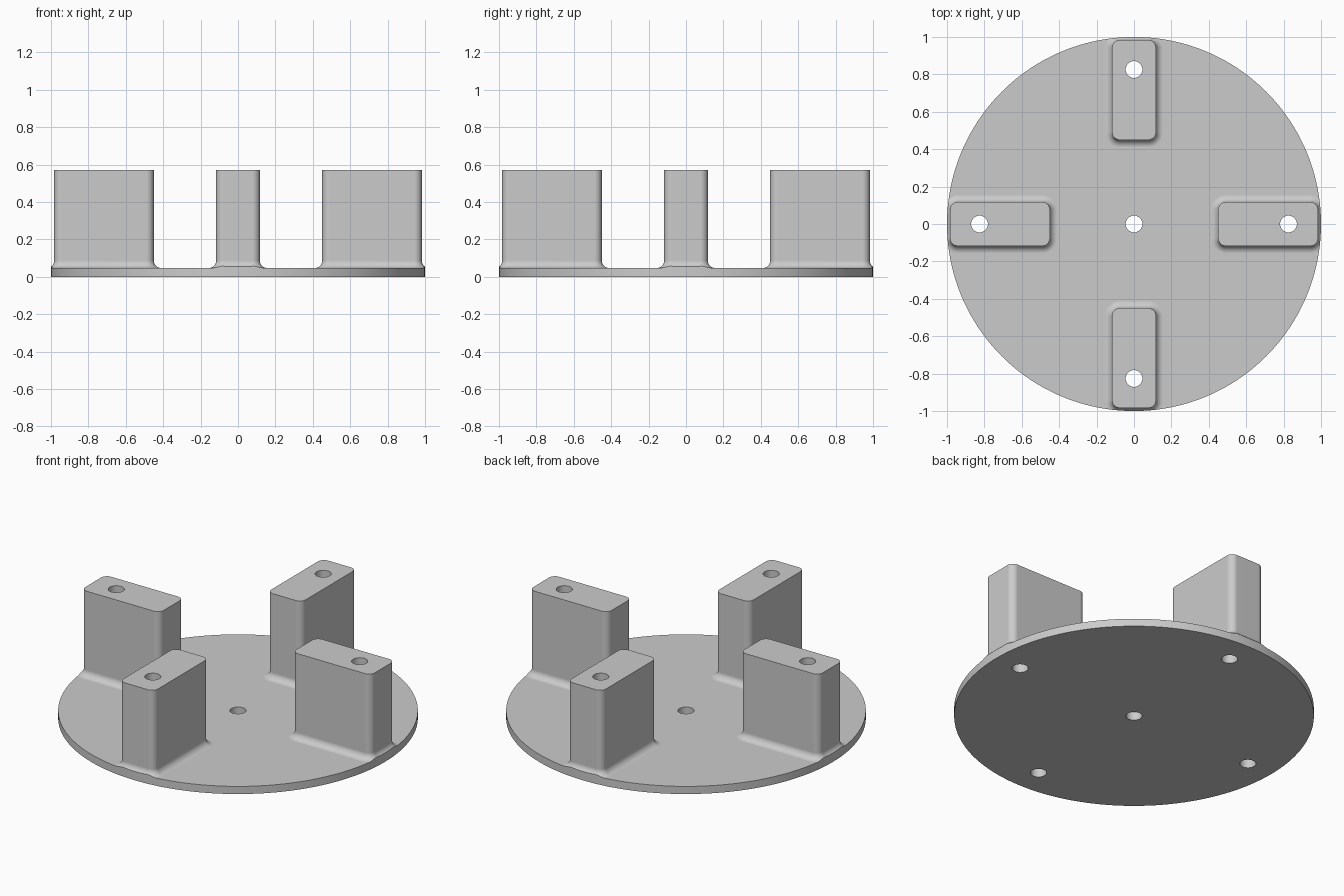
import bpy, bmesh, math
from math import sin, cos, pi

old = bpy.data.objects.get("Cube")
if old:
    bpy.data.objects.remove(old, do_unlink=True)

DISC_TOP, POST_TOP = 0.047, 0.57
INNER, OUTER, HALF_WIDTH = 0.45, 0.983, 0.117
CORNER, FILLET, STEPS = 0.04, 0.04, 10
HOLE_R, HOLE_POS = 0.045, 0.826

grey = bpy.data.materials.new("grey")
grey.use_nodes = True
grey.diffuse_color = (0.6, 0.6, 0.6, 1)
grey.node_tree.nodes["Principled BSDF"].inputs["Base Color"].default_value = (0.6, 0.6, 0.6, 1)


def to_object(name, bm):
    bmesh.ops.recalc_face_normals(bm, faces=bm.faces)
    mesh = bpy.data.meshes.new(name)
    bm.to_mesh(mesh)
    bm.free()
    mesh.materials.append(grey)
    obj = bpy.data.objects.new(name, mesh)
    bpy.context.collection.objects.link(obj)
    return obj


def loft(bm, rings):
    """Skin a stack of closed rings and cap both ends."""
    loops = [[bm.verts.new(p) for p in ring] for ring in rings]
    for a, b in zip(loops, loops[1:]):
        for i in range(len(a)):
            j = (i + 1) % len(a)
            bm.faces.new((a[i], a[j], b[j], b[i]))
    bm.faces.new(loops[0][::-1])
    bm.faces.new(loops[-1])


def cylinder(bm, x, y, r, z0, z1, sides):
    loft(bm, [[(x + r * cos(2 * pi * i / sides), y + r * sin(2 * pi * i / sides), z)
               for i in range(sides)] for z in (z0, z1)])


def rounded_ring(grow, z, turn):
    """Rounded rectangle of a post, grown outward and turned about the centre."""
    points = []
    mid = (INNER + OUTER) / 2
    dx, dy = (OUTER - INNER) / 2 - CORNER, HALF_WIDTH - CORNER
    for k, (sx, sy) in enumerate([(1, 1), (-1, 1), (-1, -1), (1, -1)]):
        for i in range(STEPS + 1):
            a = (k + i / STEPS) * pi / 2
            x = mid + sx * dx + (CORNER + grow) * cos(a)
            y = sy * dy + (CORNER + grow) * sin(a)
            points.append((x * cos(turn) - y * sin(turn), x * sin(turn) + y * cos(turn), z))
    return points


def apply(obj, modifier):
    bpy.context.view_layer.objects.active = obj
    bpy.ops.object.modifier_apply(modifier=modifier.name)


def boolean(obj, cutter, operation):
    mod = obj.modifiers.new(operation, "BOOLEAN")
    mod.operation, mod.object, mod.solver = operation, cutter, "EXACT"
    cutter.hide_render = True
    apply(obj, mod)
    bpy.data.objects.remove(cutter, do_unlink=True)


# Oversized disc, trimmed round once the posts are joined
bm = bmesh.new()
cylinder(bm, 0, 0, 1.1, 0, DISC_TOP, 64)
base = to_object("base_plate_with_posts", bm)

# Four posts with a concave fillet at the foot
bm = bmesh.new()
for n in range(4):
    turn = n * pi / 2
    rings = [rounded_ring(FILLET, DISC_TOP / 2, turn)]
    for i in range(STEPS + 1):
        a = i / STEPS * pi / 2
        rings.append(rounded_ring(FILLET * (1 - sin(a)), DISC_TOP + FILLET * (1 - cos(a)), turn))
    rings.append(rounded_ring(0, POST_TOP, turn))
    loft(bm, rings)
boolean(base, to_object("posts", bm), "UNION")

# Round outer rim
bm = bmesh.new()
cylinder(bm, 0, 0, 1, -1, 1, 160)
boolean(base, to_object("rim_trim", bm), "INTERSECT")

# Centre hole and one hole through each post
bm = bmesh.new()
cylinder(bm, 0, 0, HOLE_R, -1, 1, 40)
for n in range(4):
    a = n * pi / 2
    cylinder(bm, HOLE_POS * cos(a), HOLE_POS * sin(a), HOLE_R, -1, 1, 40)
boolean(base, to_object("hole_cutter", bm), "DIFFERENCE")

# Smooth fillets and corners, crisp rims
bpy.ops.object.select_all(action="DESELECT")
base.select_set(True)
bpy.context.view_layer.objects.active = base
bpy.ops.object.shade_smooth_by_angle(angle=math.radians(30))
weighted = base.modifiers.new("weighted_normals", "WEIGHTED_NORMAL")
weighted.keep_sharp = True
apply(base, weighted)
